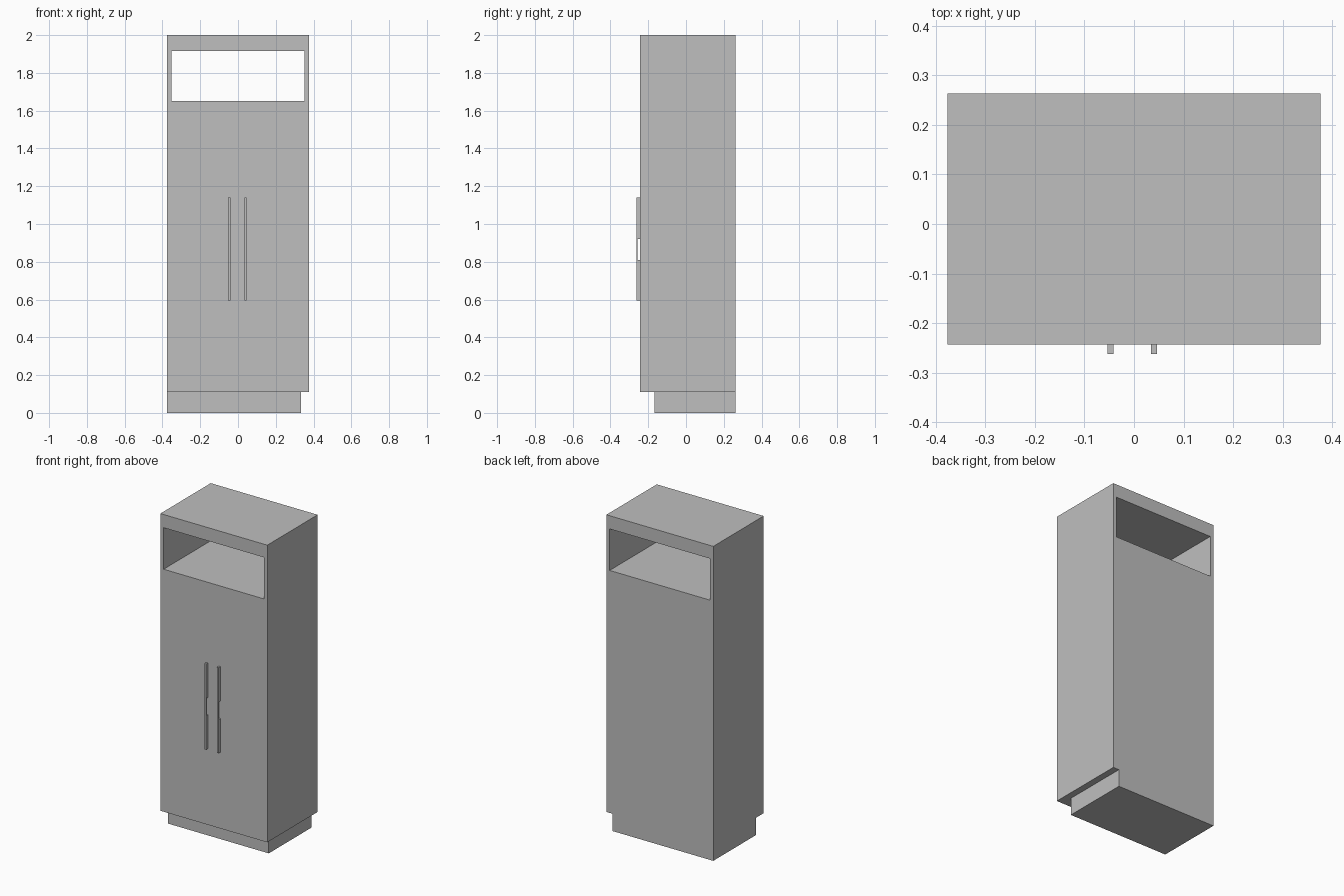
import bpy
import bmesh

if "Cube" in bpy.data.objects:
    bpy.data.objects.remove(bpy.data.objects["Cube"])

grey = bpy.data.materials.new("light_grey")
grey.diffuse_color = (0.52, 0.52, 0.52, 1)
grey.use_nodes = True
grey.node_tree.nodes["Principled BSDF"].inputs["Base Color"].default_value = grey.diffuse_color

X, XI = 0.376, 0.353          # outer and inner half width
Y0, Y1 = -0.243, 0.263        # front and back of the carcass
BASE, TOP = 0.11, 2.0
SHELF0, SHELF1 = 1.627, 1.652
T = 0.023                     # board thickness


def box(name, x, y, z):
    """Box from (min, max) ranges on each axis."""
    bm = bmesh.new()
    bmesh.ops.create_cube(bm, size=1)
    for v in bm.verts:
        v.co = [r[0] if c < 0 else r[1] for c, r in zip(v.co, (x, y, z))]
    mesh = bpy.data.meshes.new(name)
    bm.to_mesh(mesh)
    bm.free()
    mesh.materials.append(grey)
    obj = bpy.data.objects.new(name, mesh)
    bpy.context.collection.objects.link(obj)
    return obj


# Plinth, set back at the front and on the right
box("plinth", (-X, 0.334), (-0.168, Y1), (0, BASE))

# Carcass boards
box("left_side", (-X, -XI), (Y0, Y1), (BASE, TOP))
box("right_side", (XI, X), (Y0, Y1), (BASE, TOP))
box("top_board", (-XI, XI), (Y0, Y1), (1.916, TOP))
box("niche_shelf", (-XI, XI), (Y0, Y1), (SHELF0, SHELF1))
box("floor_board", (-XI, XI), (Y0 + T, Y1 - T), (BASE, BASE + T))

# Paired doors and back panels
for side, x in (("left", (-XI, 0)), ("right", (0, XI))):
    box(side + "_door", x, (Y0, Y0 + T), (BASE, SHELF0))
    box(side + "_back_panel", x, (Y1 - T, Y1), (BASE, SHELF0))

# Handles: slim bar with a finger gap between two mounting blocks
for side, x in (("left", (-0.053, -0.041)), ("right", (0.034, 0.046))):
    box(side + "_handle_bar", x, (-0.262, -0.256), (0.595, 1.14))
    box(side + "_handle_lower_block", x, (-0.256, Y0), (0.595, 0.81))
    box(side + "_handle_upper_block", x, (-0.256, Y0), (0.92, 1.14))
